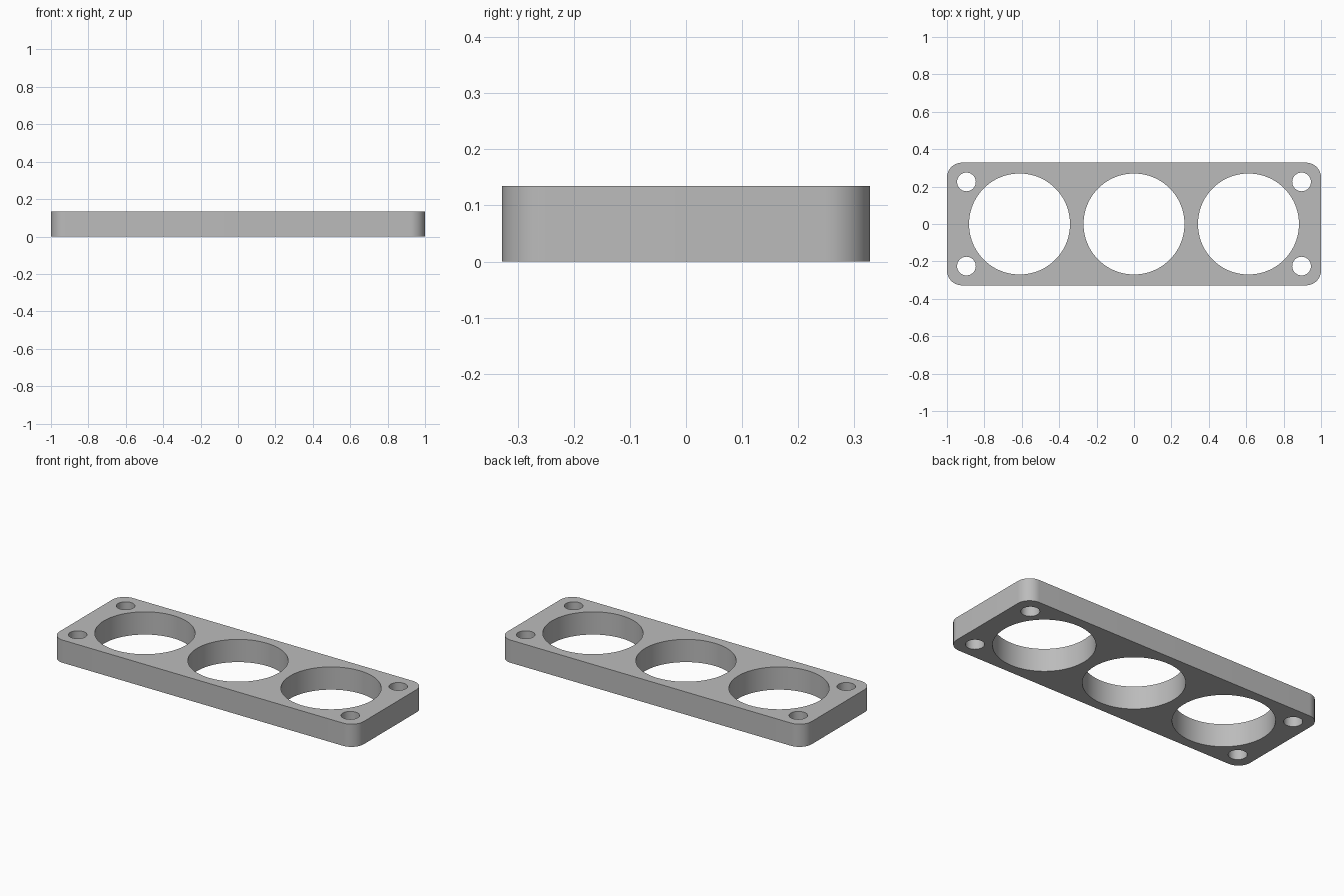
import bpy
import bmesh
import math

if "Cube" in bpy.data.objects:
    bpy.data.objects.remove(bpy.data.objects["Cube"], do_unlink=True)

HALF_X, HALF_Y, HEIGHT, CORNER = 1.0, 0.328, 0.135, 0.08


def new_object(name, bm):
    bmesh.ops.recalc_face_normals(bm, faces=bm.faces)
    mesh = bpy.data.meshes.new(name)
    bm.to_mesh(mesh)
    bm.free()
    obj = bpy.data.objects.new(name, mesh)
    bpy.context.collection.objects.link(obj)
    return obj


def add_prism(bm, outline, low, high):
    """Extrude a closed outline of (x, y) points upward."""
    base = bm.faces.new([bm.verts.new((x, y, low)) for x, y in outline])
    top = bmesh.ops.extrude_face_region(bm, geom=[base], use_keep_orig=True)
    verts = [g for g in top["geom"] if isinstance(g, bmesh.types.BMVert)]
    bmesh.ops.translate(bm, verts=verts, vec=(0, 0, high - low))


def arc(cx, cy, radius, start, sweep, count):
    angles = [start + sweep * i / count for i in range(count + 1)]
    return [(cx + radius * math.cos(a), cy + radius * math.sin(a)) for a in angles]


# Rounded rectangular plate
outline = []
for i, (sx, sy) in enumerate([(1, 1), (-1, 1), (-1, -1), (1, -1)]):
    outline += arc(sx * (HALF_X - CORNER), sy * (HALF_Y - CORNER), CORNER,
                   i * math.pi / 2, math.pi / 2, 16)
bm = bmesh.new()
add_prism(bm, outline, 0, HEIGHT)
plate = new_object("mounting_plate", bm)

# Three large openings and four corner screw holes
holes = [(x, 0, 0.27, 96) for x in (-0.612, 0, 0.612)]
holes += [(x, y, 0.05, 48) for x in (-0.896, 0.896) for y in (-0.225, 0.225)]
bm = bmesh.new()
for x, y, radius, sides in holes:
    add_prism(bm, arc(x, y, radius, 0, math.tau, sides)[:-1], -0.1, HEIGHT + 0.1)
cutter = new_object("hole_cutter", bm)
cutter.hide_render = True

cut = plate.modifiers.new("holes", "BOOLEAN")
cut.operation = "DIFFERENCE"
cut.solver = "EXACT"
cut.object = cutter
bpy.ops.object.select_all(action="DESELECT")
plate.select_set(True)
bpy.context.view_layer.objects.active = plate
bpy.ops.object.modifier_apply(modifier=cut.name)
bpy.data.objects.remove(cutter, do_unlink=True)

# Smooth curved walls with crisp rims
bpy.ops.object.shade_smooth_by_angle(angle=math.radians(30))

# Plain grey finish
grey = bpy.data.materials.new("plain_grey")
grey.use_nodes = True
colour = (0.5, 0.5, 0.5, 1)
grey.diffuse_color = colour
grey.node_tree.nodes["Principled BSDF"].inputs["Base Color"].default_value = colour
plate.data.materials.clear()
plate.data.materials.append(grey)
